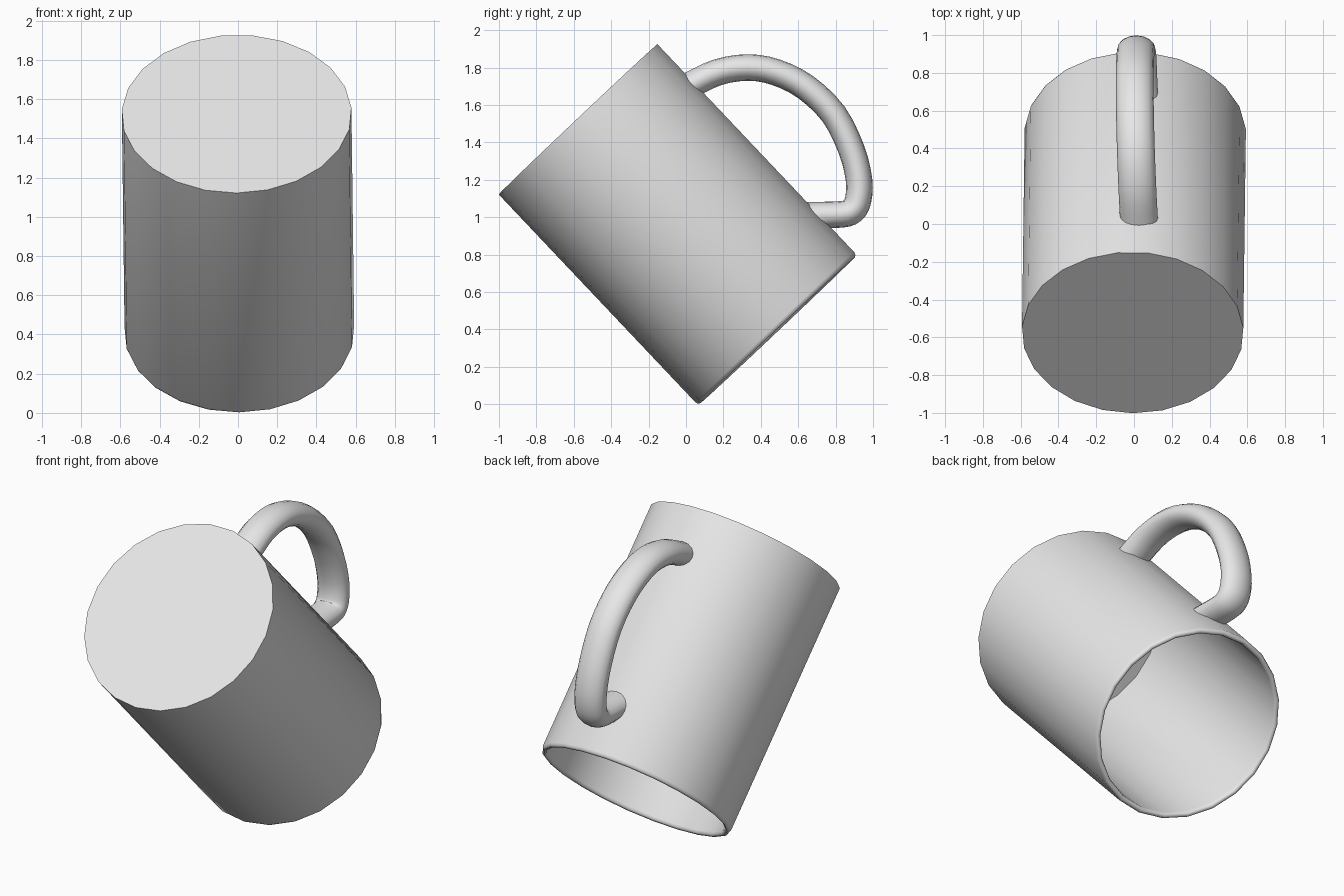
import bpy, bmesh, math
from mathutils import Vector

cube = bpy.data.objects.get("Cube")
if cube:
    bpy.data.objects.remove(cube, do_unlink=True)

# One plain grey for the whole mug
grey = bpy.data.materials.new("light_grey")
grey.use_nodes = True
COLOUR = (0.8, 0.8, 0.8, 1.0)
grey.diffuse_color = COLOUR
grey.node_tree.nodes["Principled BSDF"].inputs["Base Color"].default_value = COLOUR

# Tilted frame: axis runs from the closed base to the open rim,
# out points from the axis towards the handle
BASE = Vector((-0.007, -0.575, 1.525))
axis = Vector((0.009, 0.687, -0.726)).normalized()
side = (Vector((1, 0, 0)) - axis * axis.x).normalized()
down = axis.cross(side)
out = -down


def bridge(bm, a, b):
    n = len(a)
    for i in range(n):
        j = (i + 1) % n
        bm.faces.new((a[i], a[j], b[j], b[i]))


def finish(name, bm, angle):
    bmesh.ops.recalc_face_normals(bm, faces=bm.faces)
    mesh = bpy.data.meshes.new(name)
    bm.to_mesh(mesh)
    bm.free()
    mesh.materials.append(grey)
    ob = bpy.data.objects.new(name, mesh)
    bpy.context.collection.objects.link(ob)
    bpy.ops.object.select_all(action='DESELECT')
    ob.select_set(True)
    bpy.context.view_layer.objects.active = ob
    bpy.ops.object.shade_smooth_by_angle(angle=math.radians(angle))
    return ob


# Mug body: a turned profile (radius, distance from base) with a rounded rim
SIDES = 23
profile = [(0.587, 0.0), (0.587, 1.53), (0.582, 1.545), (0.57, 1.552),
           (0.557, 1.545), (0.552, 1.53), (0.552, 0.035)]
bm = bmesh.new()
rings = []
for r, t in profile:
    ring = []
    for i in range(SIDES):
        a = math.pi / 2 + 2 * math.pi * i / SIDES
        ring.append(bm.verts.new(BASE + axis * t + (side * math.cos(a) + down * math.sin(a)) * r))
    rings.append(ring)
for a, b in zip(rings, rings[1:]):
    bridge(bm, a, b)
bm.faces.new(rings[0])
bm.faces.new(rings[-1])
finish("mug_body", bm, 65)

# Handle centre line (y, z)
path = [(0.02, 1.705), (0.17, 1.775), (0.33, 1.80), (0.48, 1.775), (0.64, 1.695),
        (0.79, 1.55), (0.885, 1.36), (0.925, 1.20), (0.92, 1.09), (0.89, 1.035),
        (0.83, 1.015), (0.66, 1.01)]


def centre(y, z):
    # The loop leans slightly sideways as it leaves the wall
    reach = (Vector((0, y, z)) - BASE).dot(out) - 0.587
    return Vector((0.025 - 0.05 * reach, y, z))


def smooth_path(points, steps):
    # Catmull-Rom interpolation
    p = [points[0] * 2 - points[1]] + points + [points[-1] * 2 - points[-2]]
    result = []
    for i in range(1, len(p) - 2):
        a, b, c, d = p[i - 1:i + 3]
        for k in range(steps):
            t = k / steps
            result.append(0.5 * (2 * b + (c - a) * t + (2 * a - 5 * b + 4 * c - d) * t * t
                                 + (3 * b - a - 3 * c + d) * t ** 3))
    return result + [points[-1]]


line = smooth_path([centre(*q) for q in path], 3)
bm = bmesh.new()
rings = []
last = len(line) - 1
for k, c in enumerate(line):
    tangent = (line[min(k + 1, last)] - line[max(k - 1, 0)]).normalized()
    wide = (Vector((1, 0, 0)) - tangent * tangent.x).normalized()
    thick = tangent.cross(wide)
    ring = []
    for i in range(16):
        a = 2 * math.pi * i / 16
        v = c + wide * 0.1 * math.cos(a) + thick * 0.071 * math.sin(a)
        # Trim both ends so they finish inside the wall of the mug
        gap = 0.566 - (v - BASE).dot(out)
        if k in (0, last):
            v += tangent * (gap / tangent.dot(out))
        ring.append(bm.verts.new(v))
    rings.append(ring)
for a, b in zip(rings, rings[1:]):
    bridge(bm, a, b)
bm.faces.new(rings[0])
bm.faces.new(rings[-1])
finish("handle", bm, 60)
